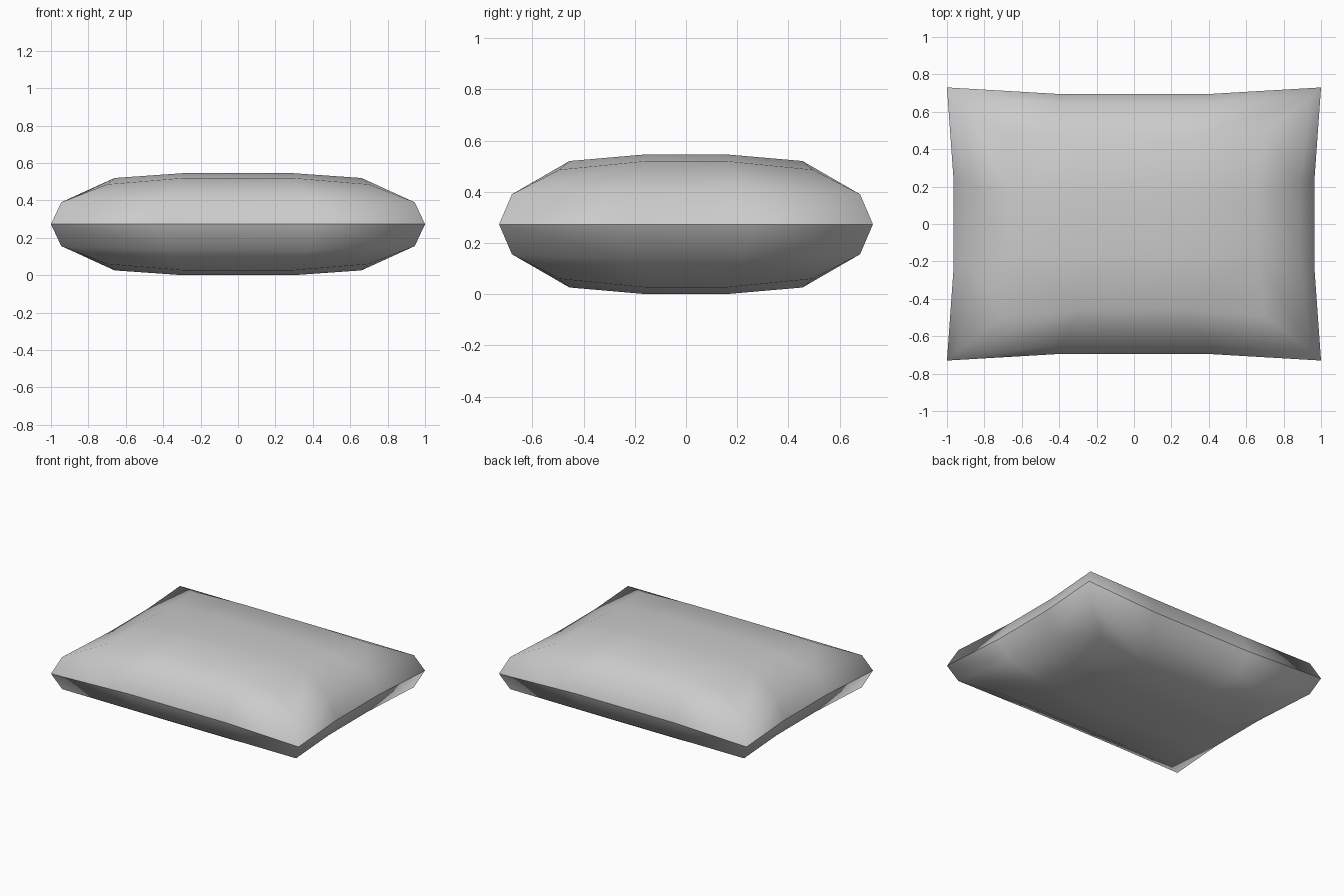
import bpy, bmesh

if "Cube" in bpy.data.objects:
    bpy.data.objects.remove(bpy.data.objects["Cube"])

MID = 0.273  # seam height

# Each ring: corner (x, y, height), long-side point, short-side point (heights from the seam)
RINGS = [
    ((1.00, 0.73, 0.0), (0.40, 0.695, 0.0), (0.965, 0.24, 0.0)),
    ((0.945, 0.68, 0.117), (0.38, 0.645, 0.137), (0.89, 0.22, 0.137)),
    ((0.70, 0.495, 0.213), (0.29, 0.455, 0.247), (0.66, 0.155, 0.247)),
]
CROWN = (0.29, 0.155, 0.273)


def ring_points(corner, long_pt, short_pt, side):
    """Twelve points counter-clockwise, three per quadrant."""
    pts = []
    for sx, sy in ((1, 1), (-1, 1), (-1, -1), (1, -1)):
        trio = [short_pt, corner, long_pt]
        if sx * sy < 0:
            trio.reverse()
        pts += [(x * sx, y * sy, MID + z * side) for x, y, z in trio]
    return pts


bm = bmesh.new()
seam = [bm.verts.new(p) for p in ring_points(*RINGS[0], 1)]

# Top and bottom halves share the seam
for side in (1, -1):
    rings = [seam] + [[bm.verts.new(p) for p in ring_points(*r, side)] for r in RINGS[1:]]
    for outer, inner in zip(rings, rings[1:]):
        for i in range(12):
            j = (i + 1) % 12
            bm.faces.new((outer[i], outer[j], inner[j], inner[i]))
    # Crown patch: four middle points joined to the innermost ring
    x, y, z = CROWN
    mid = [bm.verts.new((x * sx, y * sy, MID + z * side))
           for sx, sy in ((1, 1), (-1, 1), (-1, -1), (1, -1))]
    bm.faces.new(mid)
    last = rings[-1]
    for q in range(4):
        a = 3 * q
        bm.faces.new((last[a], last[a + 1], last[a + 2], mid[q]))
        bm.faces.new((last[a + 2], last[(a + 3) % 12], mid[(q + 1) % 4], mid[q]))

bmesh.ops.recalc_face_normals(bm, faces=bm.faces)
for f in bm.faces:
    f.smooth = True
# Crisp seam between the two halves
for i in range(12):
    bm.edges.get((seam[i], seam[(i + 1) % 12])).smooth = False

mesh = bpy.data.meshes.new("pillow")
bm.to_mesh(mesh)
bm.free()

# Plain grey fabric
fabric = bpy.data.materials.new("grey_fabric")
fabric.diffuse_color = (0.6, 0.6, 0.6, 1)
fabric.use_nodes = True
fabric.node_tree.nodes["Principled BSDF"].inputs["Base Color"].default_value = fabric.diffuse_color
mesh.materials.append(fabric)

pillow = bpy.data.objects.new("pillow", mesh)
bpy.context.collection.objects.link(pillow)
